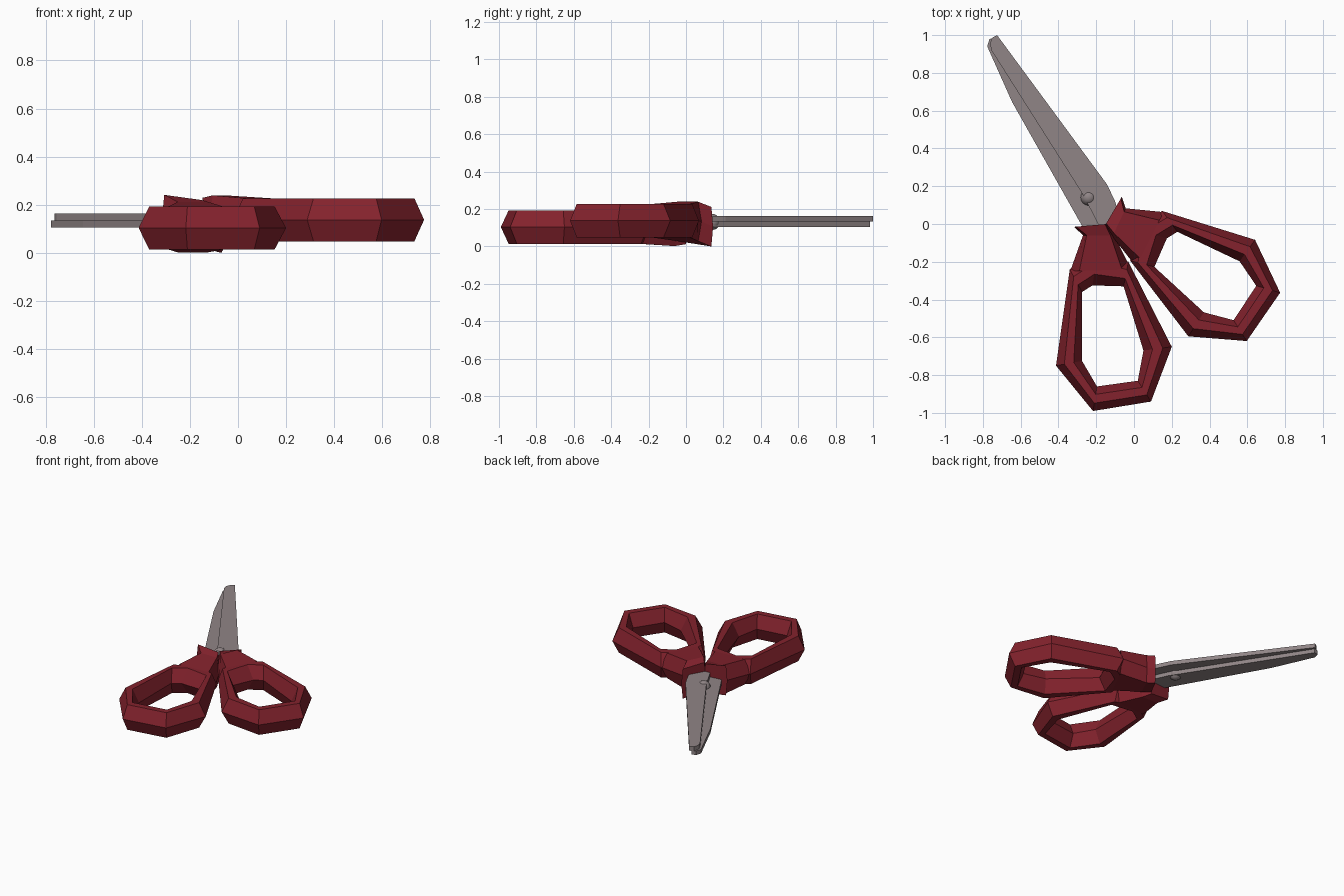
import bpy, bmesh, math
from mathutils import Matrix, Vector

if "Cube" in bpy.data.objects:
    bpy.data.objects.remove(bpy.data.objects["Cube"])


def material(name, rgb):
    m = bpy.data.materials.new(name)
    m.diffuse_color = (*rgb, 1)
    m.use_nodes = True
    m.node_tree.nodes["Principled BSDF"].inputs["Base Color"].default_value = m.diffuse_color
    return m


red = material("dark_red_plastic", (0.23, 0.016, 0.026))
steel = material("grey_steel", (0.28, 0.235, 0.24))

PIVOT = Vector((-0.24, 0.143, 0.1205))
AXIS = Vector((math.cos(math.radians(-57.7)), math.sin(math.radians(-57.7)), 0))
# half turn about the long axis of the scissors gives the second handle
FLIP = Matrix.Translation(PIVOT) @ Matrix.Rotation(math.pi, 4, AXIS) @ Matrix.Translation(-PIVOT)


def finish(bm, name, mat, matrix=None):
    if matrix:
        bm.transform(matrix)
    bmesh.ops.recalc_face_normals(bm, faces=bm.faces)
    me = bpy.data.meshes.new(name)
    bm.to_mesh(me)
    bm.free()
    me.materials.append(mat)
    ob = bpy.data.objects.new(name, me)
    bpy.context.collection.objects.link(ob)
    return ob


def hexagon(a, b, t, za, zb):
    """Six-sided section from point a to b; za, zb are (bottom, top) at each end."""
    a, b = Vector(a), Vector(b)
    p, q = a.lerp(b, t), a.lerp(b, 1 - t)
    return [(*a, sum(za) / 2), (*p, za[1]), (*q, zb[1]),
            (*b, sum(zb) / 2), (*q, zb[0]), (*p, za[0])]


def loft(sections, name, mat, closed, matrix=None):
    bm = bmesh.new()
    rings = [[bm.verts.new(c) for c in s] for s in sections]
    pairs = list(zip(rings, rings[1:]))
    if closed:
        pairs.append((rings[-1], rings[0]))
    else:
        bm.faces.new(rings[0])
        bm.faces.new(rings[-1])
    n = len(rings[0])
    for r, s in pairs:
        for i in range(n):
            j = (i + 1) % n
            bm.faces.new((r[i], r[j], s[j], s[i]))
    return finish(bm, name, mat, matrix)


# finger loop: outer and inner outline points
Z = (0.014, 0.193)
loop = [((-0.34, -0.24), (-0.275, -0.36)), ((-0.413, -0.75), (-0.275, -0.725)),
        ((-0.217, -0.99), (-0.196, -0.86)), ((0.09, -0.94), (0.02, -0.83)),
        ((0.20, -0.65), (0.05, -0.67)), ((-0.03, -0.20), (-0.055, -0.33)),
        ((-0.19, -0.14), (-0.22, -0.325))]
ring_sections = [hexagon(o, i, 0.32, Z, Z) for o, i in loop]

# neck and flared collar between loop and blade
neck_sections = [
    hexagon((-0.338, -0.25), (-0.015, -0.24), 0.15, Z, Z),
    hexagon((-0.27, -0.06), (-0.105, -0.06), 0.12, (0.002, 0.212), (0.002, 0.212)),
    hexagon((-0.317, -0.015), (-0.143, 0.0), 0.06, (0.03, 0.241), (0.012, 0.22)),
]

for side, mat4 in (("left", None), ("right", FLIP)):
    loft(ring_sections, side + "_finger_loop", red, True, mat4)
    loft(neck_sections, side + "_handle_neck", red, False, mat4)


# blades: two thin stacked plates
def plate(name, outline, z0, z1):
    loft([[(x, y, z) for x, y in outline] for z in (z0, z1)], name, steel, False)


plate("upper_blade", [(-0.725, 1.0), (-0.752, 0.985), (-0.762, 0.955), (-0.755, 0.92),
                      (-0.27, 0.155), (-0.19, 0.0), (-0.13, -0.03), (-0.08, 0.05),
                      (-0.10, 0.12), (-0.143, 0.21)], 0.134, 0.164)
plate("lower_blade", [(-0.735, 0.985), (-0.765, 0.98), (-0.777, 0.94), (-0.645, 0.645),
                      (-0.275, -0.01), (-0.20, -0.05), (-0.13, 0.0), (-0.19, 0.13)],
      0.105, 0.134)

# pivot screw
bm = bmesh.new()
bmesh.ops.create_uvsphere(bm, u_segments=16, v_segments=10, radius=0.043)
for f in bm.faces:
    f.smooth = True
finish(bm, "pivot_screw", steel, Matrix.Translation((-0.24, 0.14, 0.131)))
